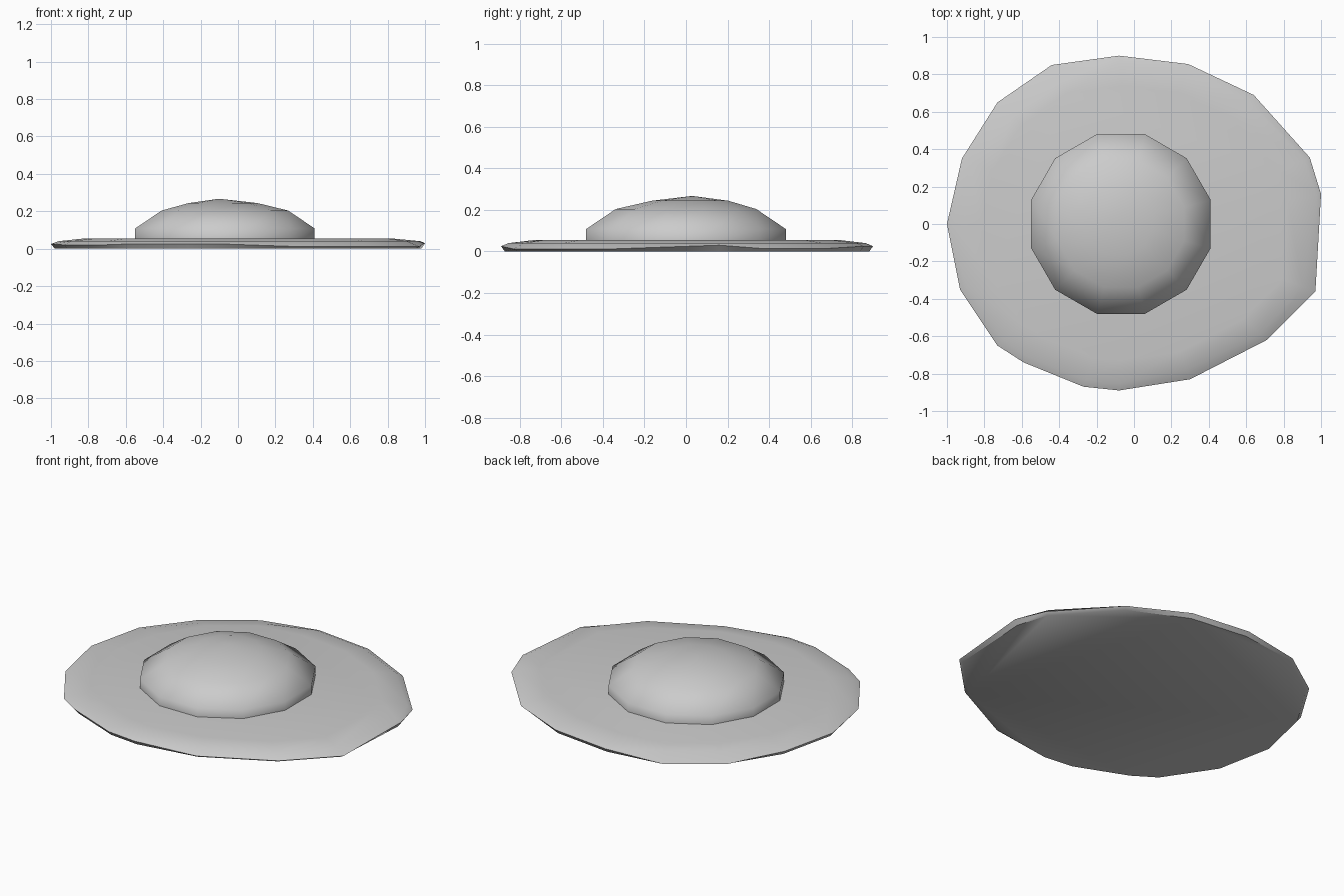
import bpy, bmesh, math

if "Cube" in bpy.data.objects:
    bpy.data.objects.remove(bpy.data.objects["Cube"])

grey = bpy.data.materials.new("plain grey")
grey.use_nodes = True
grey.diffuse_color = (0.6, 0.6, 0.6, 1)
grey.node_tree.nodes["Principled BSDF"].inputs["Base Color"].default_value = (0.6, 0.6, 0.6, 1)


def loft(name, rings, apex=None, angle=40):
    """Skin a stack of rings; close the bottom flat and the top flat or with a tip."""
    bm = bmesh.new()
    loops = [[bm.verts.new(p) for p in ring] for ring in rings]
    n = len(loops[0])
    for low, high in zip(loops, loops[1:]):
        for i in range(n):
            j = (i + 1) % n
            bm.faces.new((low[i], low[j], high[j], high[i]))
    bm.faces.new(loops[0][::-1])
    if apex:
        tip = bm.verts.new(apex)
        for i in range(n):
            bm.faces.new((loops[-1][i], loops[-1][(i + 1) % n], tip))
    else:
        bm.faces.new(loops[-1])
    bmesh.ops.recalc_face_normals(bm, faces=bm.faces)
    mesh = bpy.data.meshes.new(name)
    bm.to_mesh(mesh)
    bm.free()
    obj = bpy.data.objects.new(name, mesh)
    bpy.context.collection.objects.link(obj)
    mesh.materials.append(grey)
    bpy.ops.object.select_all(action="DESELECT")
    obj.select_set(True)
    bpy.context.view_layer.objects.active = obj
    bpy.ops.object.shade_smooth_by_angle(angle=math.radians(angle))
    return obj


# Uneven rim, counter-clockwise: x, y, shoulder scale, rim height
outline = [
    (1.0, .16, .975, .03), (.94, .355, .97, .015), (.64, .69, .955, .015),
    (.29, .855, .96, .025), (-.08, .90, .96, .025), (-.44, .85, .89, .008),
    (-.73, .65, .89, .008), (-.92, .35, .95, .025), (-1.0, 0, .96, .025),
    (-.93, -.35, .96, .02), (-.73, -.65, .955, .02), (-.59, -.74, .96, .025),
    (-.27, -.87, .96, .025), (-.08, -.89, .96, .025), (.30, -.83, .94, .012),
    (.71, -.62, .95, .012), (.97, -.36, .93, .012),
]
base = [(x * .98, y * .98, 0) for x, y, s, h in outline]
rim = [(x, y, h) for x, y, s, h in outline]
shoulder = [(x * s, y * s, .04) for x, y, s, h in outline]
plateau = [(x * .82, y * .82, .055) for x, y, s, h in outline]
loft("brim_disc", [base, rim, shoulder, plateau])


# Twelve-sided low dome, set off centre
def circle(radius, z, cx=-.07, cy=0):
    angles = [math.radians(15 + 30 * i) for i in range(12)]
    return [(cx + radius * math.cos(a), cy + radius * math.sin(a), z) for a in angles]


dome_rings = [circle(.497, .05), circle(.497, .108), circle(.35, .204), circle(.19, .244, -.08, .02)]
loft("dome", dome_rings, apex=(-.1, .03, .267), angle=70)
